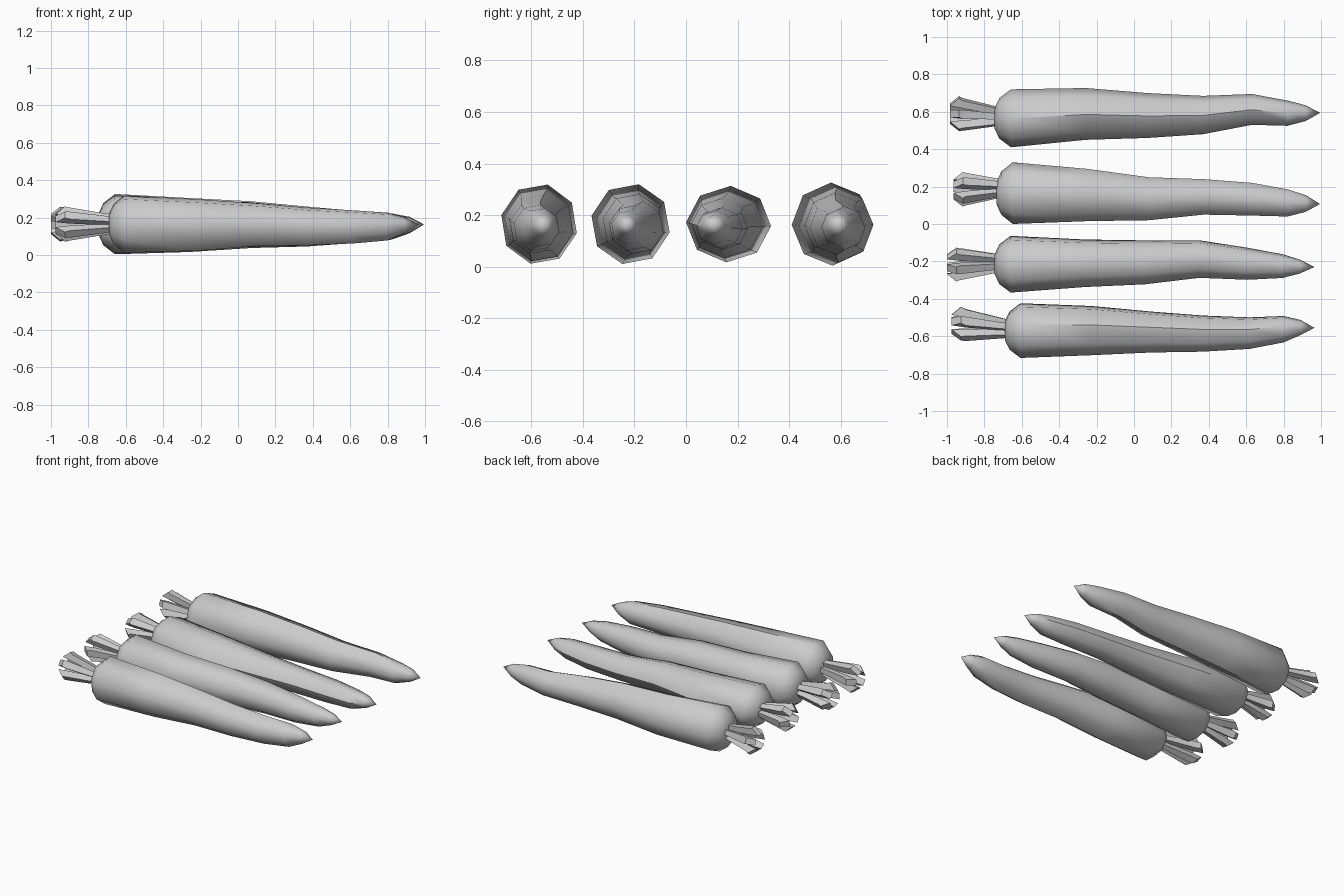
import bpy, bmesh, math
from mathutils import Vector

cube = bpy.data.objects.get("Cube")
if cube:
    bpy.data.objects.remove(cube)

grey = bpy.data.materials.new("plain grey")
grey.use_nodes = True
colour = (0.6, 0.6, 0.6, 1)
grey.diffuse_color = colour
grey.node_tree.nodes["Principled BSDF"].inputs["Base Color"].default_value = colour

SIDES = 8
STATIONS = (0.05, 0.28, 0.47, 0.64, 0.79, 0.9, 0.955)   # fraction of the root length
HEIGHTS = (0.165, 0.16, 0.162, 0.152, 0.15, 0.152, 0.16)
TIP_Z = 0.163


def finish(bm, name, angle):
    bmesh.ops.recalc_face_normals(bm, faces=bm.faces)
    mesh = bpy.data.meshes.new(name)
    bm.to_mesh(mesh)
    bm.free()
    mesh.materials.append(grey)
    obj = bpy.data.objects.new(name, mesh)
    bpy.context.collection.objects.link(obj)
    bpy.ops.object.select_all(action='DESELECT')
    obj.select_set(True)
    bpy.context.view_layer.objects.active = obj
    bpy.ops.object.shade_smooth_by_angle(angle=math.radians(angle))


def bridge(bm, a, b):
    for i in range(len(a)):
        j = (i + 1) % len(a)
        bm.faces.new((a[i], a[j], b[j], b[i]))


def root(name, start, end, tip_y, phase, squash, left, right):
    """Tapered eight-sided root lofted between its left and right outlines."""
    bm = bmesh.new()
    length = end - start

    def ring(x, y, z, r):
        angles = [math.radians(phase) + math.tau * i / SIDES for i in range(SIDES)]
        return [bm.verts.new((x, y + r * math.cos(a), z + r * squash * math.sin(a)))
                for a in angles]

    body = [(start + f * length, (l + r) / 2, z, (l - r) / 2)
            for f, z, l, r in zip(STATIONS, HEIGHTS, left, right)]
    # rounded shoulder down to the small collar
    x, y, z, r = body[0]
    shoulder = [(start, y, z, r * 0.36), (start + 0.025, y, z, r * 0.7)]
    rings = [ring(*s) for s in shoulder + body]
    for a, b in zip(rings, rings[1:]):
        bridge(bm, a, b)
    bm.faces.new(rings[0])
    tip = bm.verts.new((end, tip_y, TIP_Z))
    for i in range(SIDES):
        bm.faces.new((rings[-1][i], rings[-1][(i + 1) % SIDES], tip))
    finish(bm, name, 46)


def stems(name, base_x, end_x, base_y, end_y, turn):
    """Five cut stalks that fan out, with slanted ends."""
    bm = bmesh.new()
    for k in range(5):
        a = math.radians(turn) + math.tau * k / 5
        out = Vector((0, math.cos(a), math.sin(a)))
        side = Vector((0, -math.sin(a), math.cos(a)))
        base = Vector((base_x + 0.02, base_y, HEIGHTS[0]))
        end = Vector((end_x, end_y, HEIGHTS[0]))
        middle = base.lerp(end, 0.75)
        sections = []
        for centre, inner, outer, half, slant in (
                (base, 0.012, 0.048, 0.016, 0),
                (middle, 0.042, 0.085, 0.024, 0),
                (end, 0.05, 0.092, 0.02, 0.05)):
            cut = Vector((slant, 0, 0))
            sections.append([bm.verts.new(centre + p) for p in (
                out * inner - side * half, out * inner + side * half,
                out * outer + side * half + cut, out * outer - side * half + cut)])
        for s, t in zip(sections, sections[1:]):
            bridge(bm, s, t)
        bm.faces.new(sections[0])
        bm.faces.new(sections[-1])
    finish(bm, name, 30)


# start, end, tip y, phase, squash, left outline, right outline
ROOTS = {
    "back": (-0.745, 0.995, 0.594, 1, 1.04,
             (0.72, 0.727, 0.7, 0.685, 0.695, 0.66, 0.635),
             (0.41, 0.45, 0.46, 0.48, 0.53, 0.525, 0.55)),
    "mid_back": (-0.735, 0.995, 0.107, -3, 0.9,
                 (0.33, 0.295, 0.25, 0.24, 0.22, 0.185, 0.155),
                 (0, 0.015, 0.02, 0.05, 0.045, 0.04, 0.065)),
    "mid_front": (-0.745, 0.965, -0.23, -12, 1.02,
                  (-0.06, -0.08, -0.085, -0.085, -0.125, -0.16, -0.19),
                  (-0.37, -0.34, -0.325, -0.29, -0.3, -0.29, -0.265)),
    "front": (-0.69, 0.965, -0.555, -13, 1.05,
              (-0.42, -0.435, -0.465, -0.487, -0.497, -0.49, -0.512),
              (-0.72, -0.705, -0.69, -0.685, -0.67, -0.635, -0.595)),
}
# end x, base y, end y, turn
STEMS = {
    "back": (-0.985, 0.575, 0.59, 90),
    "mid_back": (-0.965, 0.19, 0.185, 60),
    "mid_front": (-1.0, -0.21, -0.215, 40),
    "front": (-0.975, -0.56, -0.535, 75),
}
for place, spec in ROOTS.items():
    root(place + "_carrot_root", *spec)
    end_x, base_y, end_y, turn = STEMS[place]
    stems(place + "_carrot_stems", spec[0], end_x, base_y, end_y, turn)
